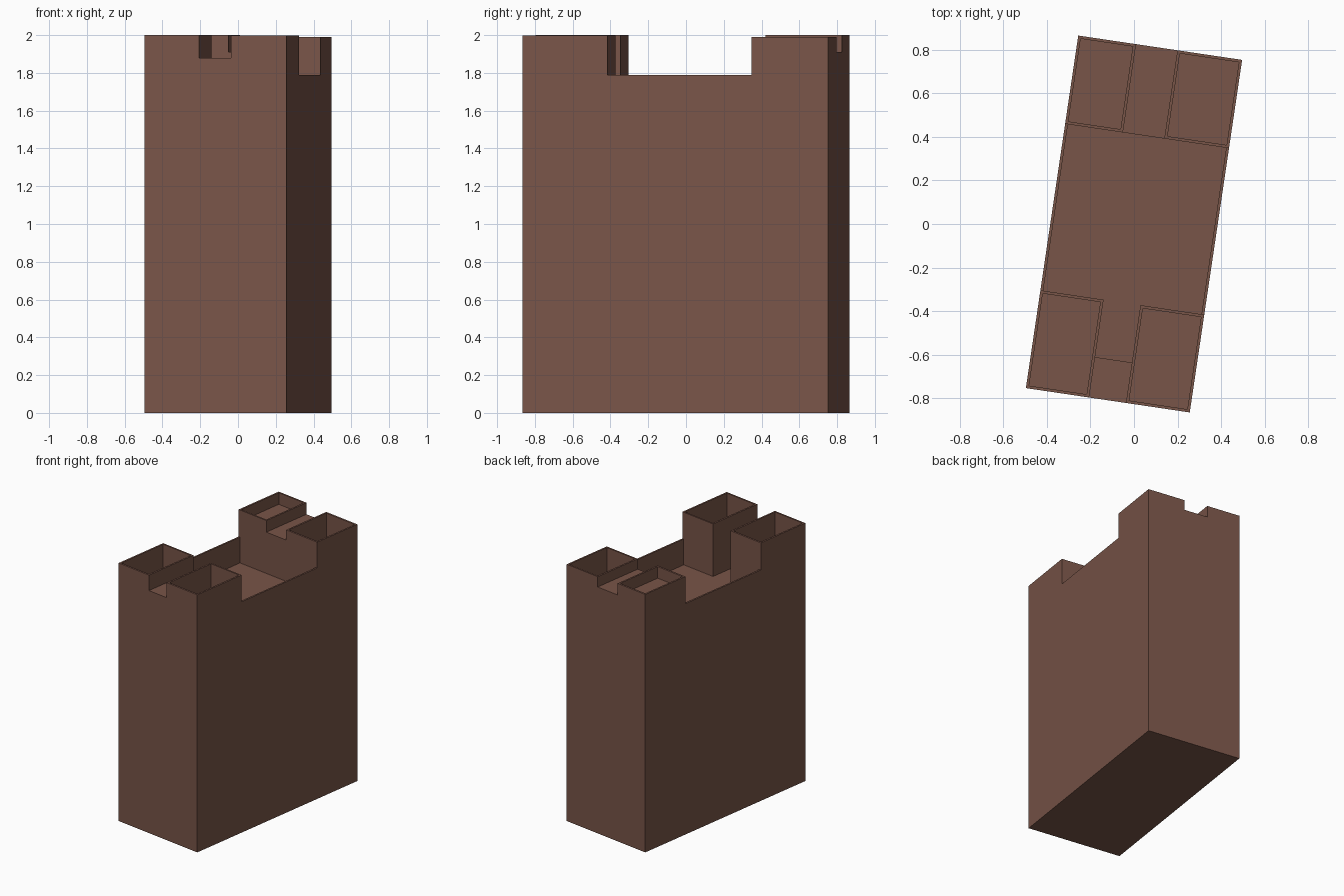
import bpy, bmesh, math
from mathutils import Matrix

if "Cube" in bpy.data.objects:
    bpy.data.objects.remove(bpy.data.objects["Cube"])

W, L = 0.38, 0.8175          # half width and half length of the footprint
T = 0.013                    # parapet wall thickness
TURN = math.radians(-8.45)   # plan rotation
areas = []                   # (x0, x1, y0, y1, height), later areas override earlier


def terrace(x0, x1, y0, y1, z):
    areas.append((x0, x1, y0, y1, z))


def walled_roof(x0, x1, y0, y1, rim, floor):
    terrace(x0, x1, y0, y1, rim)
    terrace(x0 + T, x1 - T, y0 + T, y1 - T, floor)


# Main court: low side parapets around a sunken floor
Y0, Y1 = -0.364, 0.408
terrace(-W, W, -L, L, 1.79)
terrace(-W + T, W - T, Y0, Y1, 1.59)
# Gap between the front towers, and the raised slab at its street end
terrace(-0.087, 0.084, -0.63, Y0, 1.59)
terrace(-0.087, 0.084, -L, -0.63, 1.88)
# Raised slab between the back towers
terrace(-0.112, 0.08, Y1, L, 1.91)
# Four corner towers with parapets
walled_roof(-W, -0.087, -L, Y0, 2.0, 1.79)
walled_roof(0.084, W, -L, Y0, 1.997, 1.79)
walled_roof(-W, -0.112, Y1, L, 2.0, 1.91)
walled_roof(0.08, W, Y1, L, 1.99, 1.79)


def cuts(*cols):
    return sorted({round(a[c], 4) for a in areas for c in cols})


xs, ys, zs = cuts(0, 1), cuts(2, 3), [0.0] + cuts(4)
grid = (xs, ys, zs)


def height(x, y):
    for x0, x1, y0, y1, z in reversed(areas):
        if x0 < x < x1 and y0 < y < y1:
            return z
    return 0


# Solid cells of the building
solid = set()
for i in range(len(xs) - 1):
    for j in range(len(ys) - 1):
        h = height((xs[i] + xs[i + 1]) / 2, (ys[j] + ys[j + 1]) / 2)
        for k in range(len(zs) - 1):
            if (zs[k] + zs[k + 1]) / 2 < h:
                solid.add((i, j, k))

# Skin the solid with one watertight surface
bm = bmesh.new()
verts = {}


def vert(key):
    if key not in verts:
        verts[key] = bm.verts.new([grid[a][key[a]] for a in range(3)])
    return verts[key]


for cell in sorted(solid):
    for axis in range(3):
        b, c = (axis + 1) % 3, (axis + 2) % 3
        for side in (0, 1):
            other = list(cell)
            other[axis] += 1 if side else -1
            if tuple(other) in solid:
                continue
            loop = []
            for db, dc in ((0, 0), (1, 0), (1, 1), (0, 1)):
                key = list(cell)
                key[axis] += side
                key[b] += db
                key[c] += dc
                loop.append(vert(tuple(key)))
            bm.faces.new(loop if side else loop[::-1])

# Merge coplanar faces and turn the plan
bmesh.ops.dissolve_limit(bm, angle_limit=math.radians(1),
                         verts=bm.verts[:], edges=bm.edges[:])
bmesh.ops.triangulate(bm, faces=[f for f in bm.faces if len(f.verts) > 4])
bm.transform(Matrix.Rotation(TURN, 4, 'Z'))

mesh = bpy.data.meshes.new("building")
bm.to_mesh(mesh)
bm.free()
building = bpy.data.objects.new("building", mesh)
bpy.context.collection.objects.link(building)

# Brown wall colour
brown = bpy.data.materials.new("brown_wall")
brown.diffuse_color = (0.191, 0.091, 0.065, 1)
brown.use_nodes = True
brown.node_tree.nodes["Principled BSDF"].inputs["Base Color"].default_value = brown.diffuse_color
mesh.materials.append(brown)
